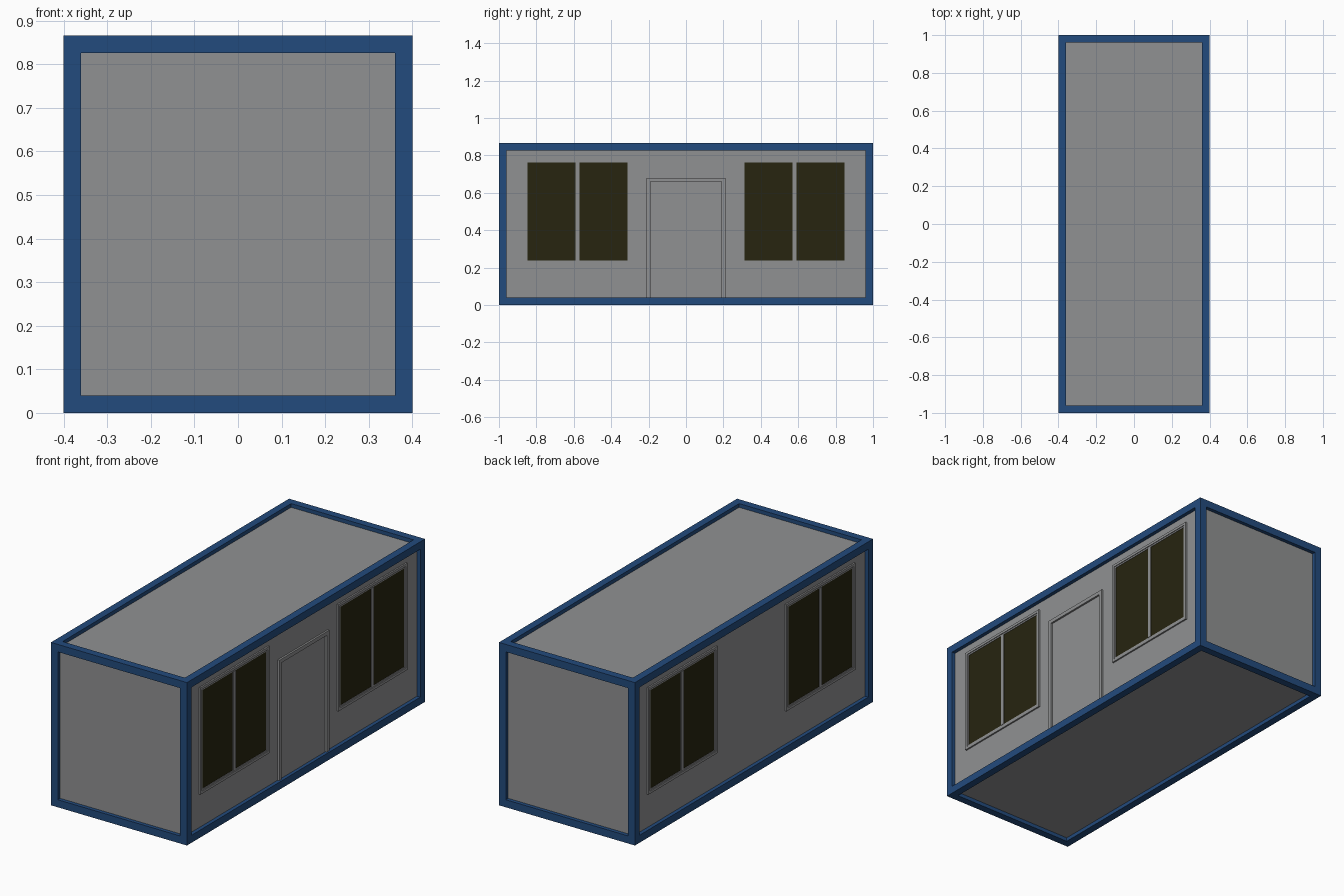
import bpy, bmesh
from mathutils import Vector

if "Cube" in bpy.data.objects:
    bpy.data.objects.remove(bpy.data.objects["Cube"])

W, L, H, B = 0.4, 1.0, 0.866, 0.04   # half width, half length, height, bar size
WALL = 0.38                          # wall plane of the long sides


def mat(name, rgb):
    m = bpy.data.materials.new(name)
    m.diffuse_color = (*rgb, 1)
    m.use_nodes = True
    m.node_tree.nodes["Principled BSDF"].inputs["Base Color"].default_value = m.diffuse_color
    return m


blue = mat("blue_steel", (0.0165, 0.07, 0.205))
grey = mat("grey_panel", (0.28, 0.283, 0.288))
dark = mat("dark_glass", (0.02, 0.018, 0.005))


def boxes(name, material, parts, bevel=0):
    """One object from a list of (min corner, max corner) boxes."""
    bm = bmesh.new()
    for lo, hi in parts:
        lo, hi = Vector(lo), Vector(hi)
        vs = bmesh.ops.create_cube(bm, size=1)["verts"]
        for v in vs:
            v.co = [(lo[i] + hi[i]) / 2 + v.co[i] * abs(hi[i] - lo[i]) for i in range(3)]
    me = bpy.data.meshes.new(name)
    bm.to_mesh(me)
    bm.free()
    me.materials.append(material)
    ob = bpy.data.objects.new(name, me)
    bpy.context.collection.objects.link(ob)
    if bevel:
        mod = ob.modifiers.new("bevel", "BEVEL")
        mod.width, mod.segments = bevel, 1
    return ob


def border(s, x0, x1, y0, y1, z0, z1, t, sill=True):
    """Rectangular trim on a long wall; s is the side of the building."""
    p = [((s * x0, y0, z0), (s * x1, y0 + t, z1)),
         ((s * x0, y1 - t, z0), (s * x1, y1, z1)),
         ((s * x0, y0 + t, z1 - t), (s * x1, y1 - t, z1))]
    if sill:
        p.append(((s * x0, y0 + t, z0), (s * x1, y1 - t, z0 + t)))
    return p


# steel frame: corner posts, long rails, short rails
posts, long_rails, end_rails = [], [], []
for a in (-W, W - B):
    for b in (-L, L - B):
        posts.append(((a, b, 0), (a + B, b + B, H)))
    for z in (0, H - B):
        long_rails.append(((a, -L + B, z), (a + B, L - B, z + B)))
for b in (-L, L - B):
    for z in (0, H - B):
        end_rails.append(((-W + B, b, z), (W - B, b + B, z + B)))
boxes("corner_posts", blue, posts)
boxes("long_rails", blue, long_rails)
boxes("end_rails", blue, end_rails)

# walls, roof and floor, recessed behind the frame
boxes("wall_panels", grey, [((-WALL, -L + 0.02, 0.02), (WALL, L - 0.02, H - 0.02))])

# double windows on both long sides
for s, side in ((1, "right"), (-1, "left")):
    for c, pos in ((-0.58, "front"), (0.58, "rear")):
        name = f"{side}_{pos}_window"
        y0, y1, z0, z1 = c - 0.29, c + 0.29, 0.217, 0.785
        # stepped outer trim, inner sash and centre mullion
        parts = border(s, WALL - 0.01, WALL + 0.008, y0, y1, z0, z1, 0.014)
        parts += border(s, WALL - 0.01, WALL + 0.004, y0 + 0.014, y1 - 0.014,
                        z0 + 0.014, z1 - 0.014, 0.008)
        parts.append(((s * (WALL - 0.01), c - 0.01, z0 + 0.022),
                      (s * (WALL + 0.006), c + 0.01, z1 - 0.022)))
        boxes(name + "_frame", grey, parts)
        # two panes
        boxes(name + "_glass", dark, [
            ((s * (WALL - 0.004), a, z0 + 0.022), (s * (WALL + 0.002), b, z1 - 0.022))
            for a, b in ((y0 + 0.022, c - 0.01), (c + 0.01, y1 - 0.022))])

# door on the right side: trim and leaf
boxes("door_frame", grey, border(1, WALL - 0.01, WALL + 0.01, -0.21, 0.21, B, 0.68, 0.02, False))
boxes("door_leaf", grey, [((WALL - 0.01, -0.187, B), (WALL + 0.002, 0.187, 0.657))])
